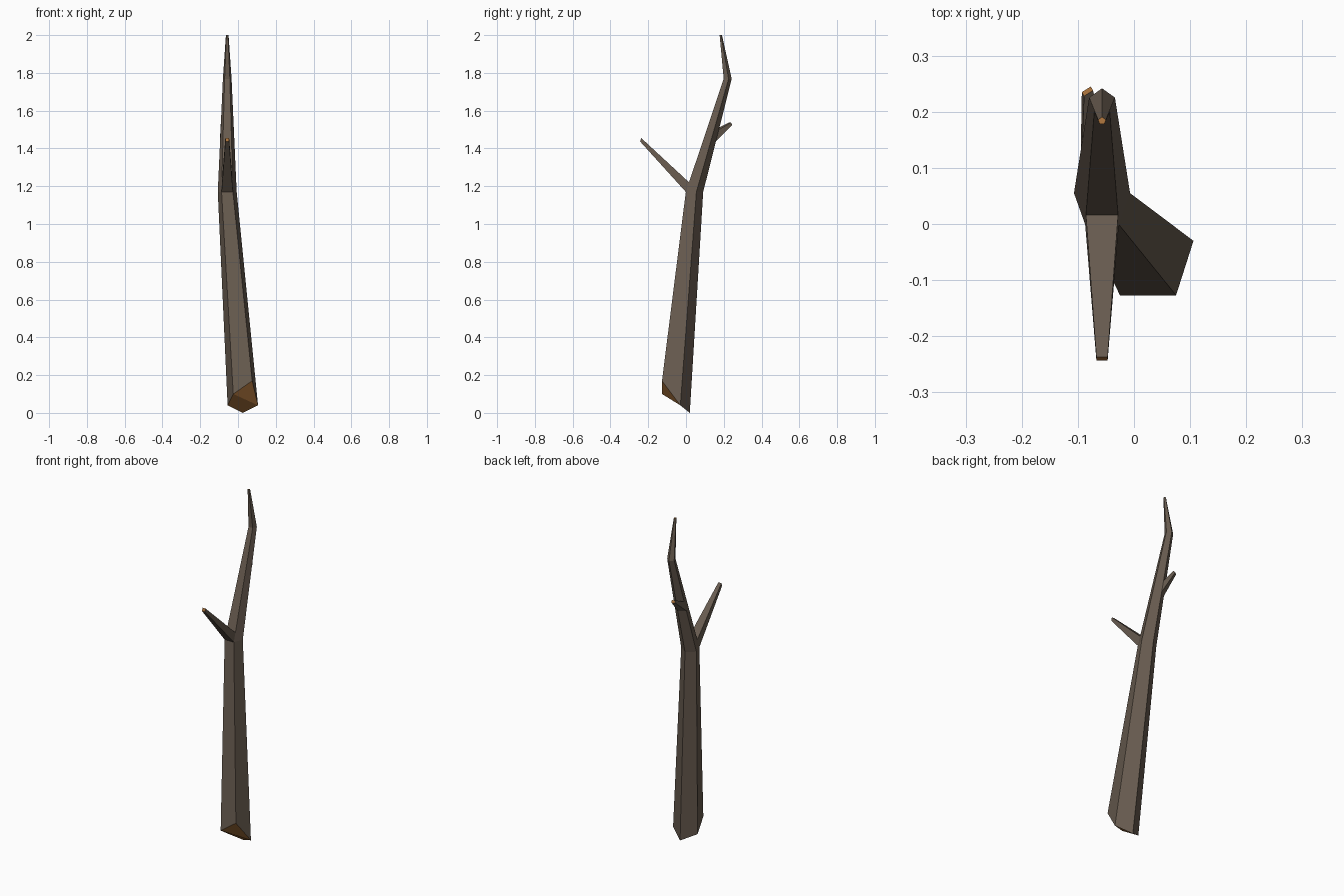
import bpy
from mathutils import Vector

if "Cube" in bpy.data.objects:
    bpy.data.objects.remove(bpy.data.objects["Cube"])


def material(name, rgb):
    m = bpy.data.materials.new(name)
    m.diffuse_color = (*rgb, 1)
    m.use_nodes = True
    m.node_tree.nodes["Principled BSDF"].inputs["Base Color"].default_value = m.diffuse_color
    return m


bark = material("bark brown", (0.14, 0.107, 0.08))
cut = material("cut wood orange", (0.40, 0.17, 0.045))


def loft(name, rings, bottom=()):
    """Skin a list of equal rings; last ring is capped, bottom caps are optional."""
    n = len(rings[0])
    verts = [p for r in rings for p in r]
    faces = []
    for k in range(len(rings) - 1):
        for i in range(n):
            j = (i + 1) % n
            faces.append((k * n + i, k * n + j, (k + 1) * n + j, (k + 1) * n + i))
    sides = len(faces)
    faces.append(tuple(range(len(verts) - n, len(verts))))
    faces += bottom
    me = bpy.data.meshes.new(name)
    me.from_pydata(verts, [], faces)
    me.materials.append(bark)
    me.materials.append(cut)
    for p in me.polygons:
        p.material_index = int(p.index >= sides)
    me.update()
    ob = bpy.data.objects.new(name, me)
    bpy.context.collection.objects.link(ob)


def pentagon(y, z, r, tilt=0.0):
    """Five-sided ring with a flat side towards the front."""
    shape = [(-0.6, -1.02), (0.6, -1.02), (1, 0.1), (0, 0.82), (-1, 0.1)]
    return [Vector((-0.057 + a * r, y + b * r, z + b * tilt)) for a, b in shape]


# trunk: ragged cut base, fork height, bend, tip
base = [Vector(p) for p in ((-0.025, -0.127, 0.10), (0.075, -0.127, 0.17),
        (0.106, -0.03, 0.04), (0.025, 0.02, 0.0), (-0.055, -0.03, 0.04))]
fork = pentagon(0.05, 1.17, 0.05)
bend = pentagon(0.223, 1.768, 0.023)
tip = pentagon(0.185, 2.0, 0.007, -0.001)
loft("trunk", [base, fork, bend, tip], [(2, 1, 0), (4, 3, 2, 0)])


def on_edge(i, t):
    return fork[i].lerp(bend[i], t)


# front branch grows from the front side of the fork
loft("front_branch", [
    [on_edge(0, 0), on_edge(1, 0), on_edge(1, 0.085), on_edge(0, 0.085)],
    [Vector((-0.057 + x, y, z)) for x, y, z in
     ((-0.01, -0.243, 1.437), (0.01, -0.243, 1.437),
      (0.01, -0.237, 1.455), (-0.01, -0.237, 1.455))]])

# back twig grows from the rear left side of the upper trunk
loft("back_twig", [
    [on_edge(3, 0.45), on_edge(4, 0.45), on_edge(4, 0.55), on_edge(3, 0.55)],
    [Vector(p) for p in ((-0.077, 0.245, 1.525), (-0.093, 0.235, 1.525),
                         (-0.089, 0.228, 1.537), (-0.073, 0.238, 1.537))]])
